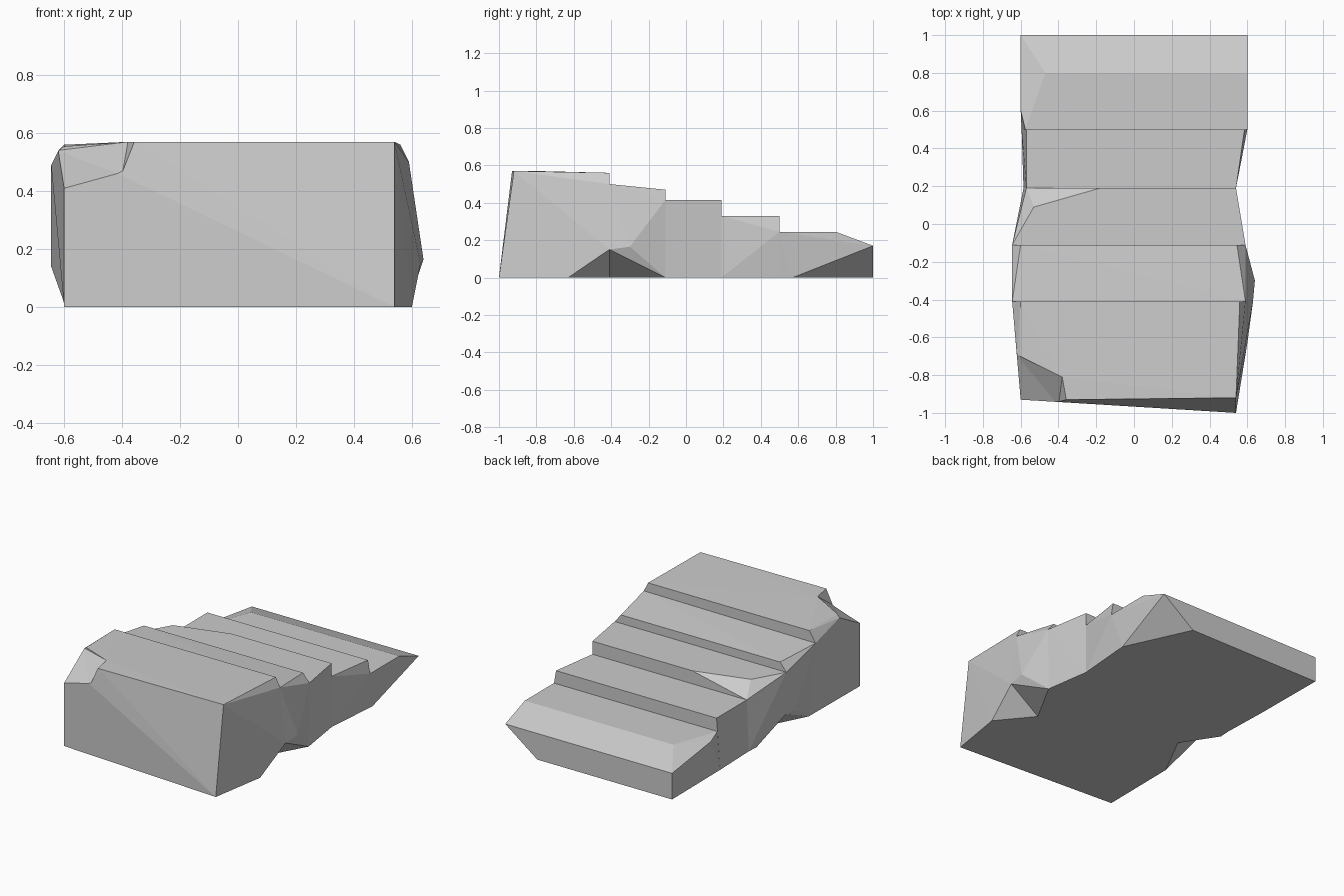
import bpy
import bmesh

cube = bpy.data.objects.get("Cube")
if cube:
    bpy.data.objects.remove(cube, do_unlink=True)

# One plain stone colour
stone = bpy.data.materials.new("grey stone")
stone.use_nodes = True
colour = (0.6, 0.6, 0.6, 1)
stone.diffuse_color = colour
stone.node_tree.nodes["Principled BSDF"].inputs["Base Color"].default_value = colour

# Depth of the front, of each riser and of the back
FRONT, FIRST, SECOND, THIRD, FOURTH, BACK = -.93, -.41, -.11, .19, .5, 1
# Heights of the treads
GROUND, LOW, MIDDLE, HIGH, TOP = 0, .245, .33, .415, .57


def at(depth, *points):
    """Place (x, z) points on the plane at the given depth."""
    return [(x, depth, z) for x, z in points]


def hull_object(name, points):
    """Make a faceted stone block around the points."""
    bm = bmesh.new()
    for point in points:
        bm.verts.new(point)
    result = bmesh.ops.convex_hull(bm, input=bm.verts[:])
    unused = {item for item in result["geom_interior"] + result["geom_unused"]
              if isinstance(item, bmesh.types.BMVert) and item.is_valid}
    bmesh.ops.delete(bm, geom=list(unused), context="VERTS")
    bmesh.ops.dissolve_limit(bm, angle_limit=0.005,
                             verts=bm.verts[:], edges=bm.edges[:])
    bmesh.ops.recalc_face_normals(bm, faces=bm.faces[:])
    mesh = bpy.data.meshes.new(name)
    bm.to_mesh(mesh)
    bm.free()
    mesh.materials.append(stone)
    block = bpy.data.objects.new(name, mesh)
    bpy.context.scene.collection.objects.link(block)
    return block


# Cross-sections shared by neighbouring blocks
first = at(FIRST, (-.595, GROUND), (.42, GROUND), (.63, .15), (.59, .5), (-.645, .49))
second = at(SECOND, (-.44, GROUND), (.585, GROUND), (.59, HIGH),
            (-.645, HIGH), (-.64, .14))
third = at(THIRD, (-.585, GROUND), (.54, GROUND), (.54, MIDDLE), (-.57, MIDDLE))
fourth = at(FOURTH, (-.595, GROUND), (.565, GROUND), (.6, LOW), (-.575, LOW))

# Top block with its slanted front
top_step = hull_object("top_step", first
                       + at(FRONT, (-.6, GROUND), (-.6, .55), (-.35, TOP))
                       + at(FIRST, (.56, .56), (-.6, .56))
                       + [(.54, -1, GROUND), (.54, -.92, TOP), (.6, -.63, GROUND),
                          (-.38, -.81, TOP), (-.62, -.69, .54)])

# Block under the second tread, bulging at both sides
hull_object("upper_step", first + second
            + at(SECOND, (.545, .47), (-.6, .47))
            + [(.64, -.3, .165), (-.645, -.2, .14)])

# Block with a broken rear corner
hull_object("middle_step", second + third
            + at(THIRD, (.54, HIGH), (-.18, HIGH))
            + [(-.53, .09, HIGH), (-.59, .12, GROUND)])

# Block with a worn right side
hull_object("lower_step", third + fourth
            + at(FOURTH, (.585, MIDDLE), (-.57, MIDDLE))
            + [(.54, .34, MIDDLE)])

# Lowest tread with its sloping rear lip and undercut
hull_object("bottom_step", fourth
            + at(BACK, (-.6, GROUND), (.37, GROUND), (.6, .17), (-.6, .17))
            + at(.8, (.6, LOW), (-.47, LOW))
            + [(-.6, .6, .225), (.57, .57, GROUND), (.585, .65, .12)])

# Chip broken off the front corner of the top block
chip = hull_object("corner_chip_cutter",
                   at(FRONT - .03, (-.4, .455), (-.34, .6), (-.34, .8),
                      (-.64, .38), (-.64, .8))
                   + [(-.38, -.81, TOP), (-.38, -.81, .8),
                      (-.625, -.69, .54), (-.64, -.69, .8), (-.64, -.69, .535)])
chip.hide_render = True
cut = top_step.modifiers.new("corner chip", "BOOLEAN")
cut.operation = "DIFFERENCE"
cut.solver = "EXACT"
cut.object = chip
bpy.context.view_layer.objects.active = top_step
bpy.ops.object.modifier_apply(modifier=cut.name)
bpy.data.objects.remove(chip, do_unlink=True)
